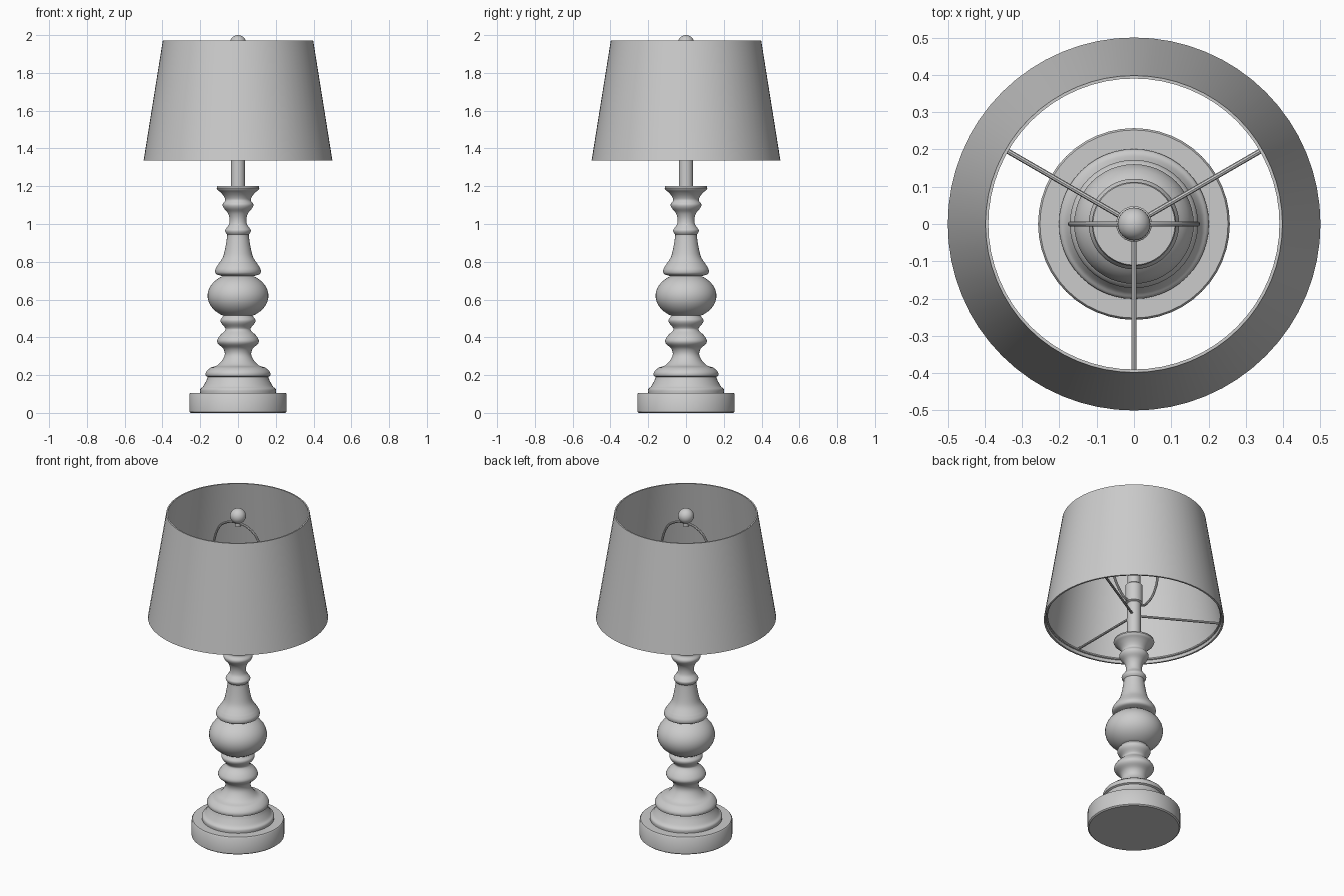
import bpy, math
from mathutils import Vector

if "Cube" in bpy.data.objects:
    bpy.data.objects.remove(bpy.data.objects["Cube"])

grey = bpy.data.materials.new("light grey")
grey.use_nodes = True
COLOUR = (0.6, 0.6, 0.6, 1)
grey.diffuse_color = COLOUR
grey.node_tree.nodes["Principled BSDF"].inputs["Base Color"].default_value = COLOUR


def finish(obj, name, angle=40):
    obj.name = name
    obj.data.materials.append(grey)
    bpy.ops.object.select_all(action="DESELECT")
    obj.select_set(True)
    bpy.context.view_layer.objects.active = obj
    bpy.ops.object.shade_smooth_by_angle(angle=math.radians(angle))


def smooth(points, steps=4):
    """Catmull-Rom curve through the points."""
    p = [Vector(q) for q in points]
    p = [2 * p[0] - p[1]] + p + [2 * p[-1] - p[-2]]
    out = []
    for a, b, c, d in zip(p, p[1:], p[2:], p[3:]):
        for i in range(steps):
            t = i / steps
            out.append(0.5 * (2 * b + (c - a) * t + (2 * a - 5 * b + 4 * c - d) * t * t
                              + (3 * b - a - 3 * c + d) * t ** 3))
    return out + [p[-2]]


def lathe(name, profile, sides=48, closed=False):
    """Spin a (radius, height) outline around the z axis."""
    n = len(profile)
    verts = [(r * math.cos(k * math.tau / sides), r * math.sin(k * math.tau / sides), z)
             for k in range(sides) for r, z in profile]
    faces = []
    for k in range(sides):
        a, b = k * n, (k + 1) % sides * n
        for i in range(n if closed else n - 1):
            j = (i + 1) % n
            faces.append((a + i, b + i, b + j, a + j))
    if not closed:
        faces.append([k * n for k in reversed(range(sides))])
        faces.append([k * n + n - 1 for k in range(sides)])
    mesh = bpy.data.meshes.new(name)
    mesh.from_pydata(verts, [], faces)
    obj = bpy.data.objects.new(name, mesh)
    bpy.context.collection.objects.link(obj)
    finish(obj, name)


def wire(name, points, radius):
    """Round rod following a path."""
    curve = bpy.data.curves.new(name, "CURVE")
    curve.dimensions = "3D"
    curve.bevel_depth = radius
    curve.bevel_resolution = 2
    curve.use_fill_caps = True
    spline = curve.splines.new("POLY")
    spline.points.add(len(points) - 1)
    for point, co in zip(spline.points, points):
        point.co = (*co, 1)
    obj = bpy.data.objects.new(name, curve)
    bpy.context.collection.objects.link(obj)
    bpy.ops.object.select_all(action="DESELECT")
    obj.select_set(True)
    bpy.context.view_layer.objects.active = obj
    bpy.ops.object.convert(target="MESH")
    finish(bpy.context.object, name)


# Turned base and column
lathe("base_plinth", [(0.25, 0), (0.257, 0.006), (0.257, 0.1), (0.252, 0.106)])
lathe("base_step", smooth([(0.2, 0.1), (0.2, 0.125), (0.185, 0.14), (0.168, 0.17), (0.16, 0.19)])
      + smooth([(0.17, 0.195), (0.172, 0.21), (0.163, 0.225)], 2)
      + smooth([(0.145, 0.24), (0.11, 0.252), (0.083, 0.28), (0.07, 0.31), (0.078, 0.34),
                (0.105, 0.365), (0.11, 0.385), (0.095, 0.41), (0.07, 0.435), (0.068, 0.45),
                (0.088, 0.475), (0.092, 0.493), (0.08, 0.51), (0.07, 0.53)]))
ball = [(math.radians(a), a) for a in range(-65, 66, 10)]
lathe("column_ball", [(0.161 * math.cos(t), 0.62 + 0.121 * math.sin(t)) for t, a in ball])
lathe("column_vase", smooth([(0.085, 0.725), (0.116, 0.735), (0.121, 0.755), (0.112, 0.775),
                             (0.102, 0.79), (0.08, 0.825), (0.068, 0.87), (0.058, 0.93),
                             (0.057, 0.945)])
      + smooth([(0.066, 0.955), (0.068, 0.967), (0.06, 0.98), (0.047, 1.0), (0.045, 1.03),
                (0.055, 1.06), (0.076, 1.085), (0.081, 1.105), (0.068, 1.125), (0.074, 1.145),
                (0.09, 1.165), (0.108, 1.18)])
      + [(0.113, 1.19), (0.11, 1.2), (0.09, 1.2)])

# Pole, bulb holder and finial
lathe("pole", [(0.038, 1.19), (0.038, 1.44)], 24)
lathe("bulb_holder", [(0.03, 1.43), (0.048, 1.44), (0.048, 1.55), (0.036, 1.56), (0.036, 1.61)], 24)
lathe("finial_stem", [(0.018, 1.895), (0.018, 1.925)], 16)
lathe("finial_ball", [(0.044 * math.sin(math.radians(a)), 1.956 - 0.044 * math.cos(math.radians(a)))
                      for a in range(4, 177, 12)], 24)

# Harp: rounded wire loop from the holder to the finial
half = [(0.03, 0, 1.44), (0.08, 0, 1.46), (0.135, 0, 1.54), (0.168, 0, 1.65),
        (0.163, 0, 1.76), (0.125, 0, 1.86), (0.06, 0, 1.905), (0, 0, 1.912)]
wire("harp", smooth(half + [(-x, y, z) for x, y, z in reversed(half[:-1])]), 0.007)

# Hollow tapered shade with its support ring and three spokes
lathe("shade", [(0.5, 1.335), (0.398, 1.972), (0.39, 1.972), (0.49, 1.335)], 64, closed=True)
lathe("shade_ring", [(0.485 + 0.008 * math.cos(a * math.tau / 8), 1.36 + 0.008 * math.sin(a * math.tau / 8))
                     for a in range(8)], 64, closed=True)
for name, angle in (("left", 30), ("right", 150), ("front", 270)):
    t = math.radians(angle)
    wire("spoke_" + name, [(r * math.cos(t), r * math.sin(t), 1.36) for r in (0.02, 0.485)], 0.007)
